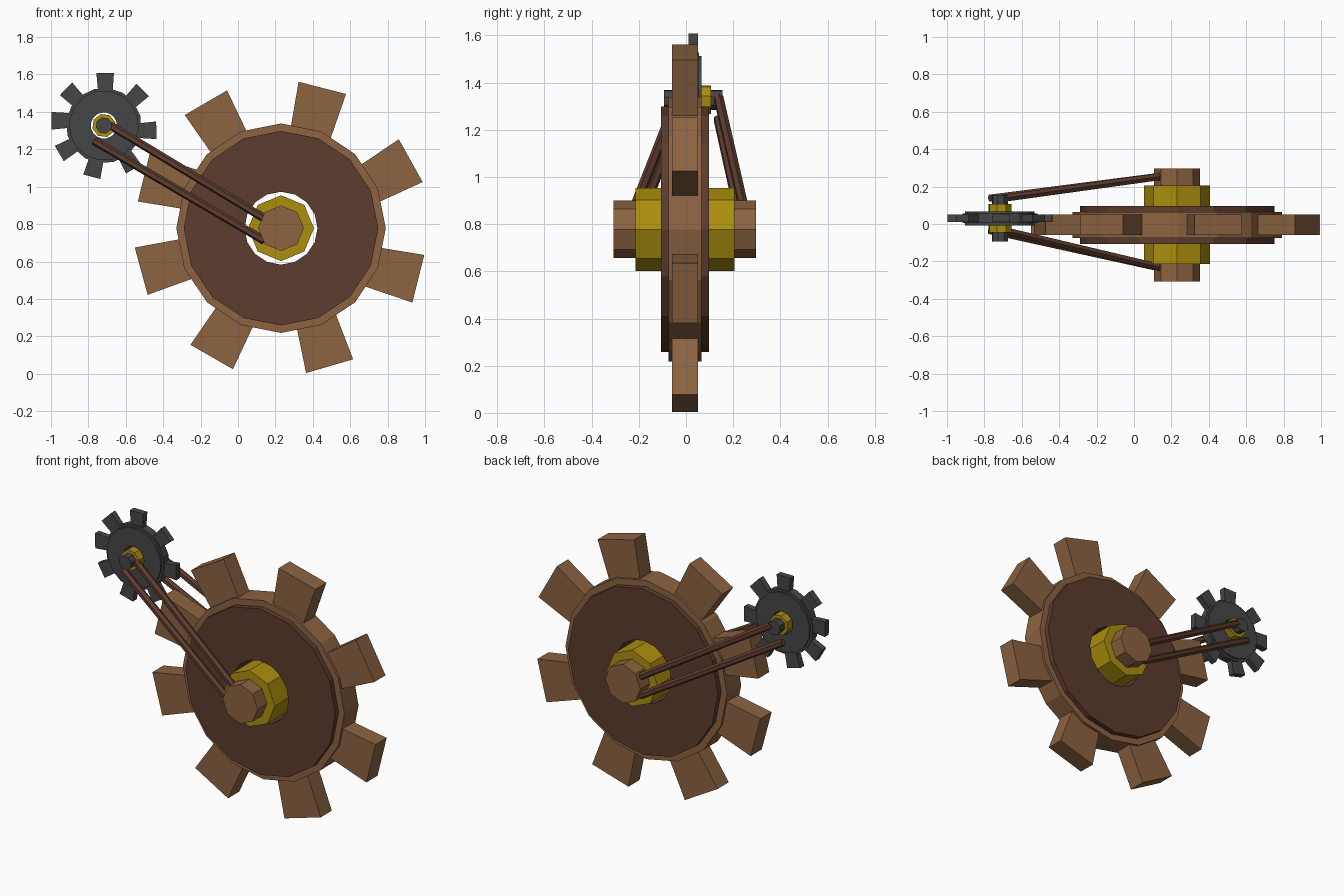
import bpy, bmesh, math
from mathutils import Vector

if "Cube" in bpy.data.objects:
    bpy.data.objects.remove(bpy.data.objects["Cube"])


def lin(c):
    return tuple(((v / 255 + 0.055) / 1.055) ** 2.4 if v > 10 else v / 255 / 12.92 for v in c) + (1,)


def material(name, rgb):
    m = bpy.data.materials.new(name)
    m.diffuse_color = lin(rgb)
    m.use_nodes = True
    m.node_tree.nodes["Principled BSDF"].inputs["Base Color"].default_value = m.diffuse_color
    return m


WOOD = material("light wood", (140, 99, 65))
DARK = material("dark wood", (93, 60, 46))
GOLD = material("brass", (172, 143, 14))
IRON = material("dark iron", (70, 70, 71))


def finish(bm, name, mat):
    bmesh.ops.recalc_face_normals(bm, faces=bm.faces)
    me = bpy.data.meshes.new(name)
    bm.to_mesh(me)
    bm.free()
    me.materials.append(mat)
    ob = bpy.data.objects.new(name, me)
    bpy.context.collection.objects.link(ob)
    return ob


def circle(n, r):
    return [(r * math.cos(2 * math.pi * i / n), r * math.sin(2 * math.pi * i / n)) for i in range(n)]


def prism(bm, pts, half):
    """Extrude a closed xz outline to both sides of y = 0."""
    a = [bm.verts.new((x, -half, z)) for x, z in pts]
    b = [bm.verts.new((x, half, z)) for x, z in pts]
    bm.faces.new(a)
    bm.faces.new(b[::-1])
    n = len(pts)
    for i in range(n):
        j = (i + 1) % n
        bm.faces.new((a[i], a[j], b[j], b[i]))


def washer(bm, n, inner, outer, half):
    """Flat ring around the y axis, open in the middle."""
    loops = [[bm.verts.new((x, y, z)) for x, z in circle(n, r)]
             for r, y in ((inner, -half), (outer, -half), (outer, half), (inner, half))]
    for k in range(4):
        p, q = loops[k], loops[(k + 1) % 4]
        for i in range(n):
            j = (i + 1) % n
            bm.faces.new((p[i], p[j], q[j], q[i]))


# Tip position angle and facing angle of each hand-cut tooth
TEETH = [(73.6, 75.5), (27.5, 29.2), (-20.2, -14), (-70.6, -73.7),
         (-118.3, -119.8), (197.1, 195.2), (159.8, 166), (120.9, 120.2)]


def gear(prefix, centre, scale, turn, wood, disc, shaft_half):
    parts = []

    def add(name, mat, build):
        bm = bmesh.new()
        build(bm)
        parts.append(finish(bm, prefix + name, mat))

    def teeth(bm):
        for pos, face in TEETH:
            p, f = math.radians(pos), math.radians(face)
            tip = Vector((math.cos(p), math.sin(p))) * 0.782
            out = Vector((math.cos(f), math.sin(f)))
            side = Vector((-out.y, out.x))
            base = tip - out * 0.28
            prism(bm, [tip + side * 0.131, base + side * 0.108,
                       base - side * 0.108, tip - side * 0.131], 0.055)

    add("_disc", disc, lambda bm: washer(bm, 16, 0.195, 0.52, 0.102))
    add("_rim", wood, lambda bm: washer(bm, 16, 0.4, 0.56, 0.07))
    add("_teeth", wood, teeth)
    add("_hub", GOLD, lambda bm: prism(bm, circle(8, 0.176), 0.21))
    add("_shaft", wood, lambda bm: prism(bm, circle(8, 0.122), shaft_half))
    for ob in parts:
        ob.location = centre
        ob.scale = (scale,) * 3
        ob.rotation_euler = (0, -math.radians(turn), 0)


gear("large_gear", (0.23, -0.005, 0.778), 1, 0, WOOD, DARK, 0.302)
gear("small_gear", (-0.717, 0.03, 1.327), 0.36, 15, IRON, IRON, 0.345)


def rod(name, a, b, r=0.022):
    a, b = Vector(a), Vector(b)
    bm = bmesh.new()
    bmesh.ops.create_cone(bm, cap_ends=True, segments=6, radius1=r, radius2=r, depth=(b - a).length)
    ob = finish(bm, name, DARK)
    ob.location = (a + b) / 2
    ob.rotation_mode = 'QUATERNION'
    ob.rotation_quaternion = (b - a).to_track_quat('Z', 'Y')


# Paired connecting rods on the front and back
for label, y0, y1 in (("front", -0.035, -0.235), ("back", 0.138, 0.255)):
    rod(label + "_upper_rod", (-0.695, y0, 1.335), (0.15, y1, 0.825))
    rod(label + "_lower_rod", (-0.77, y0, 1.245), (0.14, y1, 0.712))
